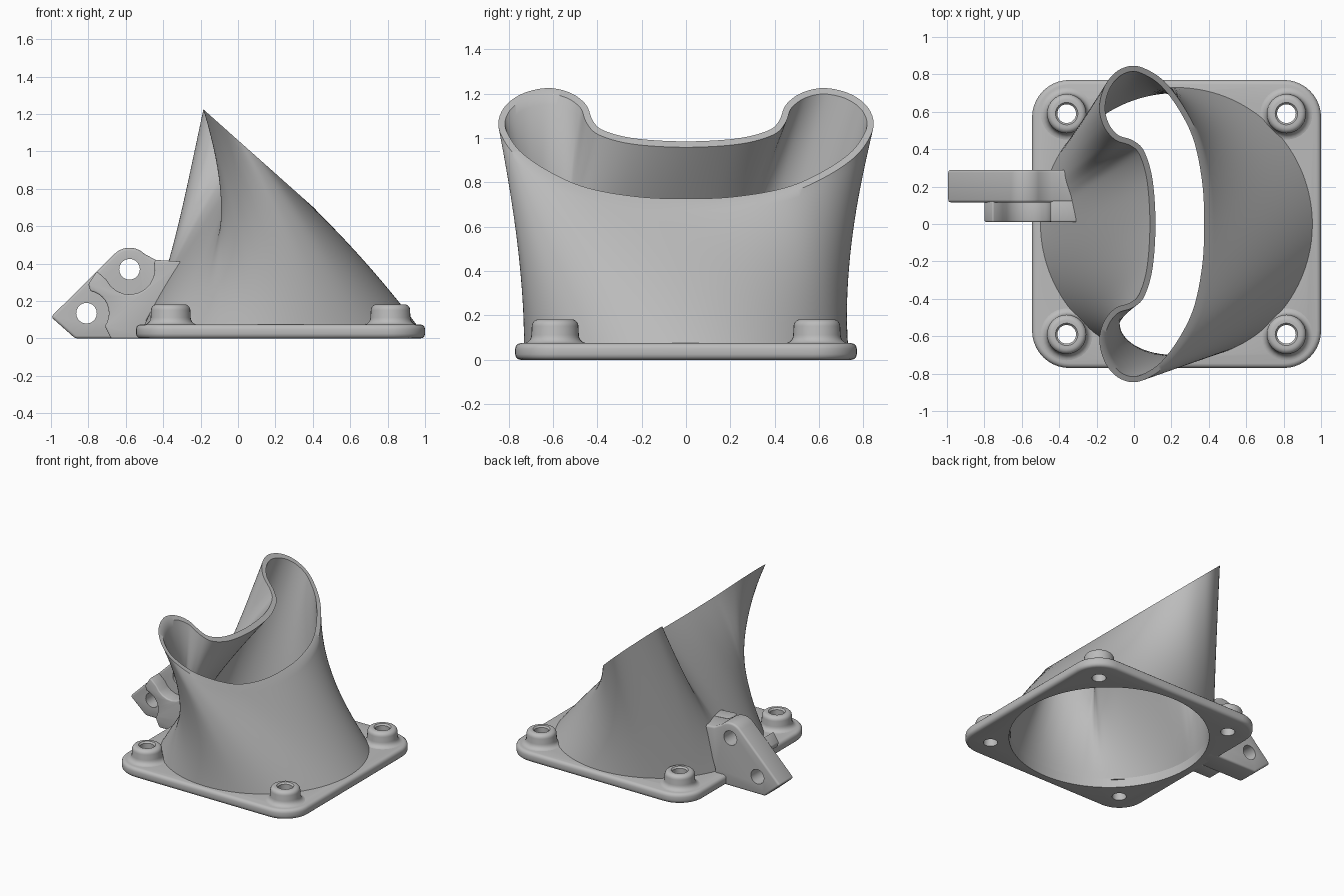
import bpy, bmesh
from math import sin, cos, pi, radians
from mathutils import Vector, Matrix

cube = bpy.data.objects.get("Cube")
if cube:
    bpy.data.objects.remove(cube)

grey = bpy.data.materials.new("light_grey")
grey.use_nodes = True
colour = (0.5, 0.5, 0.5, 1)
grey.diffuse_color = colour
grey.node_tree.nodes["Principled BSDF"].inputs["Base Color"].default_value = colour


def make(name, bm):
    bmesh.ops.recalc_face_normals(bm, faces=bm.faces[:])
    mesh = bpy.data.meshes.new(name)
    bm.to_mesh(mesh)
    bm.free()
    ob = bpy.data.objects.new(name, mesh)
    bpy.context.collection.objects.link(ob)
    mesh.materials.append(grey)
    return ob


def activate(ob):
    bpy.ops.object.select_all(action='DESELECT')
    ob.select_set(True)
    bpy.context.view_layer.objects.active = ob


def round_edges(ob, width):
    activate(ob)
    mod = ob.modifiers.new("round", 'BEVEL')
    mod.width, mod.segments, mod.limit_method = width, 3, 'ANGLE'
    mod.angle_limit = radians(35)
    bpy.ops.object.modifier_apply(modifier=mod.name)


def drill(ob, centre, radius, axis='Z', sides=32):
    bm = bmesh.new()
    turn = Matrix.Rotation(pi / 2, 4, 'X') if axis == 'Y' else Matrix()
    bmesh.ops.create_cone(bm, cap_ends=True, segments=sides, radius1=radius, radius2=radius,
                          depth=1, matrix=Matrix.Translation(centre) @ turn)
    cutter = make("cutter", bm)
    activate(ob)
    mod = ob.modifiers.new("hole", 'BOOLEAN')
    mod.operation, mod.solver, mod.object = 'DIFFERENCE', 'EXACT', cutter
    bpy.ops.object.modifier_apply(modifier=mod.name)
    bpy.data.objects.remove(cutter)


def smooth(ob):
    activate(ob)
    bpy.ops.object.shade_smooth_by_angle(angle=radians(35))


def skin(bm, rings, wrap):
    """Bridge equal closed rings with quads."""
    rows = [[bm.verts.new(p) for p in ring] for ring in rings]
    pairs = list(zip(rows, rows[1:])) + ([(rows[-1], rows[0])] if wrap else [])
    for a, b in pairs:
        for i in range(len(a)):
            j = (i + 1) % len(a)
            bm.faces.new((a[i], a[j], b[j], b[i]))
    return rows


def prism(name, near, far):
    bm = bmesh.new()
    rows = skin(bm, [near, far], False)
    for row in rows:
        bm.faces.new(row)
    return make(name, bm)


def arc(cx, cy, r, start, end, n=10):
    angles = [radians(start + (end - start) * i / n) for i in range(n + 1)]
    return [(cx + r * cos(a), cy + r * sin(a)) for a in angles]


# Base flange with rounded corners, duct opening and screw holes
MID, BASE_R, WALL = 0.2275, 0.73, 0.03
corners = [(1, 1), (-1, 1), (-1, -1), (1, -1)]
outline = []
for k, (sx, sy) in enumerate(corners):
    outline += arc(MID + sx * 0.5725, sy * 0.57, 0.2, 90 * k, 90 * k + 90)
flange = prism("base_flange", [(x, y, 0) for x, y in outline], [(x, y, 0.075) for x, y in outline])
round_edges(flange, 0.025)
drill(flange, (MID, 0, 0), BASE_R - WALL, sides=128)
screws = [(MID + sx * 0.5875, sy * 0.59) for sx, sy in corners]
for x, y in screws:
    drill(flange, (x, y, 0), 0.05)
smooth(flange)

# Screw bosses: a turned section with a fillet at the foot and a rounded top
section = [(0.05, 0.06), (0.05, 0.17), (0.06, 0.182)]
section += arc(0.075, 0.152, 0.03, 90, 0, 5) + arc(0.145, 0.112, 0.038, 180, 270, 5)
section += [(0.145, 0.06)]
for k, (x, y) in enumerate(screws):
    bm = bmesh.new()
    rings = [[(x + r * cos(a), y + r * sin(a), z) for a in (2 * pi * i / 32 for i in range(32))]
             for r, z in section]
    skin(bm, rings, True)
    smooth(make(f"screw_boss_{k + 1}", bm))

# Kidney-shaped mouth lying on a sloping plane
half = [(0.405, 0), (0.395, 0.22), (0.35, 0.45), (0.27, 0.62), (0.165, 0.76), (0.06, 0.83),
        (-0.02, 0.845), (-0.1, 0.81), (-0.16, 0.73), (-0.185, 0.62), (-0.16, 0.52),
        (-0.1, 0.45), (-0.02, 0.42), (0.03, 0.37), (0.07, 0.23), (0.085, 0)]
control = [Vector(p) for p in half + [(x, -y) for x, y in half[-2:0:-1]]]
rim = []
for i in range(len(control)):
    p, q, r, s = (control[(i + d) % len(control)] for d in (-1, 0, 1, 2))
    for k in range(7):
        t = k / 7
        rim.append(0.5 * (2 * q + (r - p) * t + (2 * p - 5 * q + 4 * r - s) * t * t
                          + (3 * q - p - 3 * r + s) * t ** 3))


def on_slope(p):
    return Vector((p.x, p.y, 1.06 - 0.89 * p.x))


count = len(rim)
inner_rim, travelled = [], [0]
for i in range(count):
    tangent = (rim[(i + 1) % count] - rim[i - 1]).normalized()
    inner_rim.append(rim[i] + WALL * Vector((-tangent.y, tangent.x)))
    travelled.append(travelled[-1] + (on_slope(rim[(i + 1) % count]) - on_slope(rim[i])).length)

# Duct: twisted loft from the round base to the mouth, outside then inside
TWIST, LEVELS = radians(25), 24


def loft_ring(mouth, radius, t):
    ring = []
    for i in range(count):
        a = 2 * pi * travelled[i] / travelled[-1]
        a += 0.14 * sin(a) + TWIST
        foot = Vector((MID + radius * cos(a), radius * sin(a), 0.07))
        top = on_slope(mouth[i])
        ease = 0.85 * t + 0.15 * t * t
        point = foot.lerp(top, ease)
        point.z = foot.z + (top.z - foot.z) * t
        ring.append(point)
    return ring


steps = [i / LEVELS for i in range(LEVELS + 1)]
bm = bmesh.new()
skin(bm, [loft_ring(rim, BASE_R, t) for t in steps]
     + [loft_ring(inner_rim, BASE_R - WALL, t) for t in reversed(steps)], True)
smooth(make("twisted_duct", bm))


# Side bracket: two profiles whose inner end follows the duct wall
def bracket(name, profile, y0, y1):
    def fitted(y):
        pts = []
        for x, z in profile:
            if x > -0.3:
                x -= 0.24 * y
            elif x > -0.5 and z < 0.15:
                x += 0.16 * y
            pts.append((x, y, z))
        return pts
    ob = prism(name, fitted(y0), fitted(y1))
    round_edges(ob, 0.015)
    return ob


upper, lower = (-0.58, 0.37), (-0.81, 0.135)
wall_end = [(-0.49, 0), (-0.49, 0.1), (-0.28, 0.41), (-0.44, 0.42)]
plate = bracket("bracket_plate", [(-1, 0.115), (-0.87, 0)] + wall_end
                + arc(*upper, 0.115, 45, 135), 0.115, 0.29)
for x, z in (upper, lower):
    drill(plate, (x, 0.2, z), 0.055, 'Y')
smooth(plate)

block = bracket("bracket_block", [(-0.68, 0)] + wall_end + arc(*upper, 0.135, 15, -155)
                + [(-0.755, 0.36), (-0.8, 0.29)] + arc(*lower, 0.12, 80, -35), 0.01, 0.125)
smooth(block)
